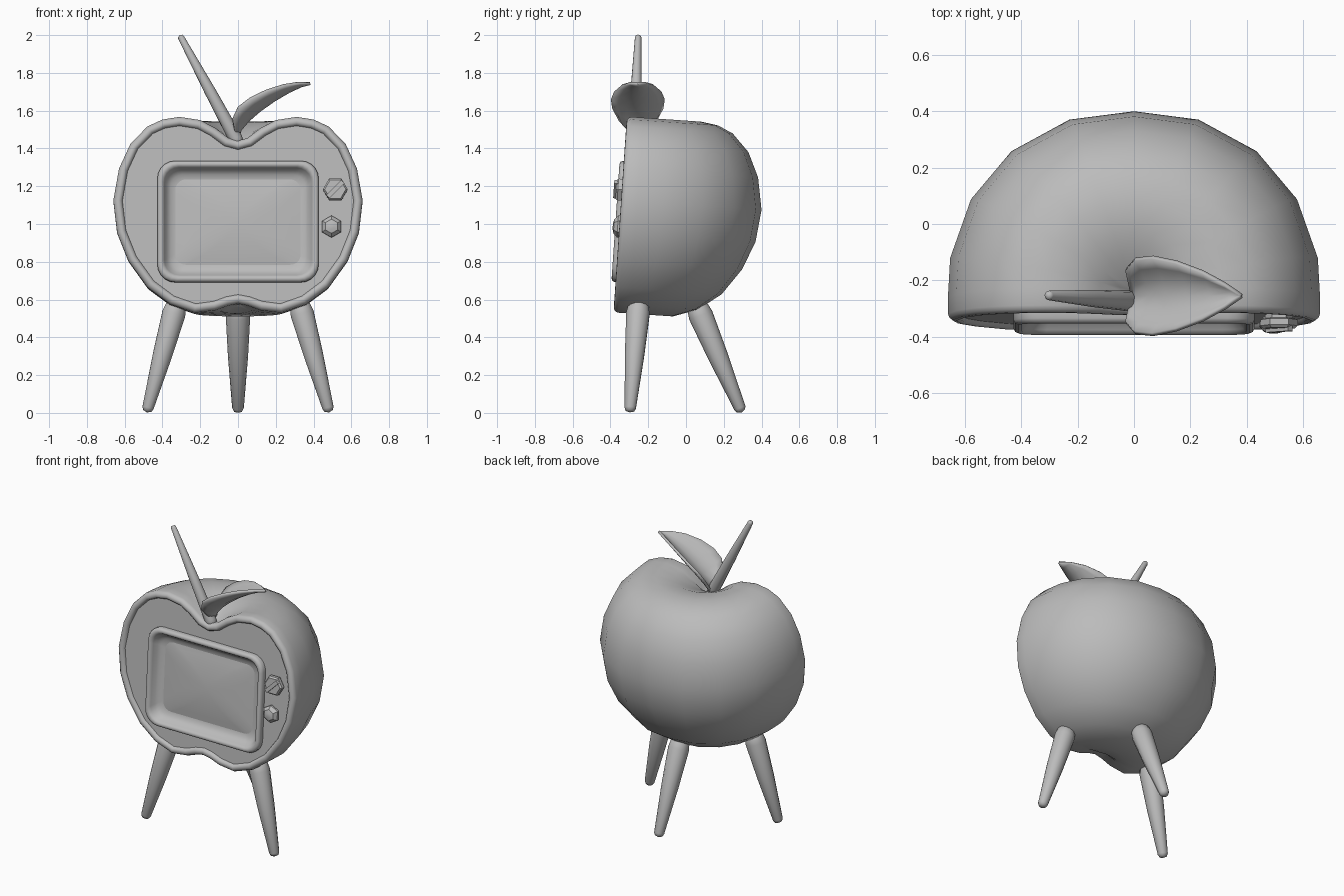
import bpy, bmesh, math
from mathutils import Vector, Matrix

if "Cube" in bpy.data.objects:
    bpy.data.objects.remove(bpy.data.objects["Cube"])

grey = bpy.data.materials.new("plain grey")
grey.diffuse_color = (0.5, 0.5, 0.5, 1)
grey.use_nodes = True
grey.node_tree.nodes["Principled BSDF"].inputs["Base Color"].default_value = grey.diffuse_color

# The cabinet leans back slightly about this point
TILT = Matrix.Translation((0, -0.26, 1.1)) @ Matrix.Rotation(math.radians(-3.9), 4, 'X')


def finish(name, bm, matrix=None, angle=40):
    bmesh.ops.remove_doubles(bm, verts=bm.verts, dist=0.0005)
    bmesh.ops.recalc_face_normals(bm, faces=bm.faces)
    if matrix:
        bm.transform(matrix)
    mesh = bpy.data.meshes.new(name)
    bm.to_mesh(mesh)
    bm.free()
    mesh.materials.append(grey)
    obj = bpy.data.objects.new(name, mesh)
    bpy.context.collection.objects.link(obj)
    bpy.ops.object.select_all(action='DESELECT')
    obj.select_set(True)
    bpy.context.view_layer.objects.active = obj
    bpy.ops.object.shade_smooth_by_angle(angle=math.radians(angle))
    return obj


def loft(bm, sections, closed=True):
    """Join matching rows of points with quads."""
    rows = [[bm.verts.new(p) for p in s] for s in sections]
    for a, b in zip(rows, rows[1:]):
        n = len(a)
        for i in range(n if closed else n - 1):
            j = (i + 1) % n
            bm.faces.new((a[i], a[j], b[j], b[i]))
    return rows


def inset(loop, d):
    """Offset a clockwise (x, z) outline inwards."""
    out = []
    for i, p in enumerate(loop):
        t = (Vector(loop[(i + 1) % len(loop)]) - Vector(loop[i - 1])).normalized()
        out.append((p[0] + t.y * d, p[1] - t.x * d))
    return out


def at_depth(loop, y):
    return [(x, y, z) for x, z in loop]


# Half outline of the apple, relative to the cabinet centre
half = [(0, .338), (.05, .352), (.12, .405), (.20, .447), (.31, .464), (.40, .450),
        (.48, .413), (.57, .32), (.63, .19), (.66, .02), (.64, -.15), (.58, -.30),
        (.48, -.44), (.36, -.53), (.23, -.575), (.12, -.562), (.05, -.537), (0, -.527)]
outline = half + [(-x, z) for x, z in half[-2:0:-1]]


# Apple shell: half a lathe turn, with shallower dimples towards the back
def shell_row(a):
    row = []
    back = math.sqrt(max(0, math.cos(a)))
    for r, z in half:
        full = z
        if 0 < r < .21:
            full = .36 + .46 * r if z > 0 else -.572
        rr = r * (1 + .025 * abs(math.sin(2 * a)))
        row.append((rr * math.sin(a), rr * math.cos(a), z + (full - z) * back))
    return row


bm = bmesh.new()
loft(bm, [shell_row(math.radians(a)) for a in (-90, -78, -59, -40, -20, 0, 20, 40, 59, 78, 90)], False)
# rounded front rim, stepping back to the panel
rim = [(0, 0), (0, -.06), (.005, -.073), (.016, -.083), (.03, -.085), (.042, -.079), (.048, -.066)]
rows = loft(bm, [at_depth(inset(outline, d), y) for d, y in rim])
inner_rim = [v.co.copy() for v in rows[-1]]
finish("apple_cabinet", bm, TILT, 50)


# Rounded rectangle
def screen_outline(w, h, r, cz=-.093):
    pts = []
    for sx, sz, start in ((1, 1, 90), (1, -1, 0), (-1, -1, -90), (-1, 1, 180)):
        for k in range(6):
            a = math.radians(start - 18 * k)
            pts.append((sx * (w - r) + r * math.cos(a), cz + sz * (h - r) + r * math.sin(a)))
    return pts


frame = screen_outline(.427, .322, .095)

# Front panel with the screen opening left out
bm = bmesh.new()
edges = []
for loop in (inner_rim, at_depth(frame, -.066)):
    vs = [bm.verts.new(p) for p in loop]
    edges += [bm.edges.new((vs[i - 1], vs[i])) for i in range(len(vs))]
bmesh.ops.triangle_fill(bm, use_beauty=True, use_dissolve=False, edges=edges, normal=(0, -1, 0))
finish("front_panel", bm, TILT)

# Raised screen surround with a sloping inner wall
bm = bmesh.new()
loft(bm, [at_depth(screen_outline(.427 - d, .322 - d, max(.095 - d * .4, .04)), y) for d, y in
          [(0, -.06), (0, -.09), (.006, -.102), (.018, -.107), (.03, -.102),
           (.037, -.09), (.05, -.065), (.07, -.047), (.095, -.042)]])
finish("screen_surround", bm, TILT, 60)

# Bulging screen, rounder towards its middle
bm = bmesh.new()
loft(bm, [at_depth(screen_outline(.332 * s, .227 * s, s * (.057 + .165 * (1 - s))), -.042 - .022 * (1 - s * s))
          for s in (1, .85, .7, .5, .3, .15, 0)])
finish("screen", bm, TILT, 60)


# Six-sided knobs
def knob(name, x, z, r, turn, profile):
    bm = bmesh.new()
    corners = [math.radians(60 * k + turn) for k in range(6)]
    rows = loft(bm, [[(x + r * f * math.cos(a), y, z + r * f * math.sin(a)) for a in corners]
                     for f, y in profile])
    bm.faces.new(rows[-1])
    finish(name, bm, TILT, 25)


knob("channel_knob", .515, .076, .066, 0, [(.75, -.06), (.75, -.08), (1, -.084), (1, -.106), (.85, -.116)])
knob("volume_knob", .495, -.120, .058, 30, [(.75, -.06), (.75, -.075), (1, -.08), (1, -.094), (.65, -.114), (.25, -.12)])

# Diagonal grip on the upper knob
bm = bmesh.new()
bmesh.ops.create_cube(bm, size=1, matrix=Matrix.Translation((.515, -.114, .076))
                      @ Matrix.Rotation(math.radians(-45), 4, 'Y') @ Matrix.Diagonal((.112, .028, .024, 1)))
finish("knob_grip", bm, TILT)


# Tapered, slightly swelling rods with rounded ends
def rod(name, start, end, r0, r1, sides=12):
    start, end = Vector(start), Vector(end)
    axis = end - start
    length = axis.length
    rot = axis.to_track_quat('Z', 'Y').to_matrix().to_4x4()
    prof = [(0, 0), (r0 * .55, r0 * .12), (r0 * .85, r0 * .5), (r0, r0 * 1.3),
            (r0 * .62 + r1 * .42, length * .5),
            (r1, length - r1 * .8), (r1 * .75, length - r1 * .25), (0, length)]
    bm = bmesh.new()
    loft(bm, [[(r * math.cos(k * math.tau / sides), r * math.sin(k * math.tau / sides), h)
               for k in range(sides)] for r, h in prof])
    finish(name, bm, Matrix.Translation(start) @ rot, 60)


for side, label in ((-1, "left"), (1, "right")):
    rod(f"front_leg_{label}", (side * .318, -.248, .605), (side * .483, -.297, .003), .064, .031)
rod("back_leg", (0, .045, .595), (0, .295, .003), .065, .031)
rod("antenna", (.01, -.275, 1.41), (-.308, -.253, 2.0), .037, .017)

# Cupped leaf: midrib x, z, half width, edge lift
bm = bmesh.new()
stations = [(-.005, 1.45, .012, .01), (.012, 1.50, .095, .065), (.055, 1.55, .130, .085),
            (.115, 1.602, .137, .08), (.19, 1.655, .120, .065), (.27, 1.702, .085, .043),
            (.335, 1.732, .042, .02), (.382, 1.744, .002, .002)]
sections = []
for x, z, w, lift in stations:
    sections.append([(x - .62 * lift * t * t, -.255 + w * t, z + .78 * lift * t * t)
                     for t in (-1, -.75, -.4, 0, .4, .75, 1)])
loft(bm, sections, False)
leaf = finish("leaf", bm, None, 60)
solid = leaf.modifiers.new("thickness", 'SOLIDIFY')
solid.thickness = .016
solid.offset = 0
